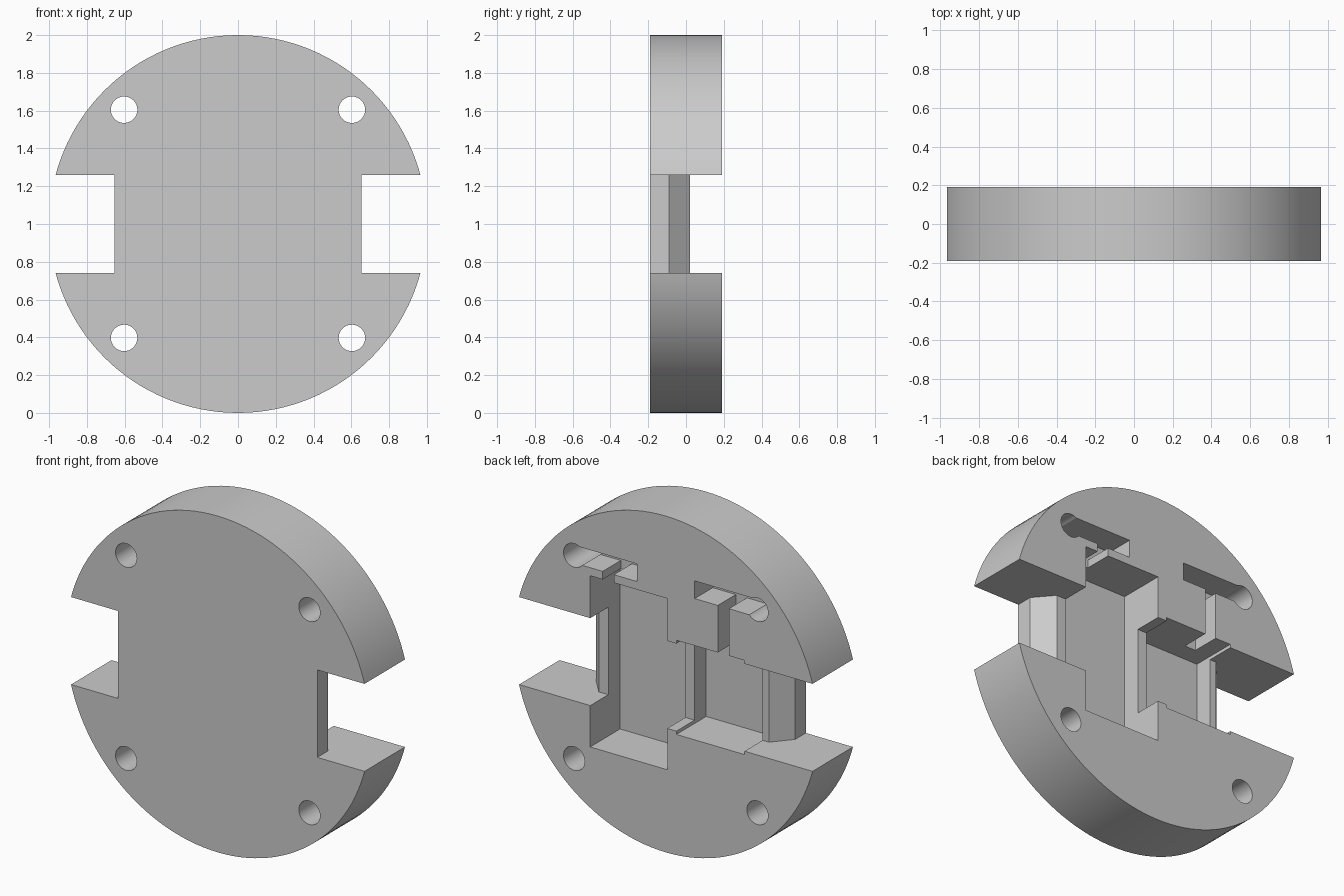
import bpy, bmesh, math

if "Cube" in bpy.data.objects:
    bpy.data.objects.remove(bpy.data.objects["Cube"], do_unlink=True)

BACK = 0.19      # rear face of the disc
OVER = 0.3       # cutters overshoot the disc
MID = 1.0        # height of the disc centre
FLOOR = -0.09    # floor of the deep pockets
SHELF = 0.02     # floor of the shallow recesses

grey = bpy.data.materials.new("plain_grey")
grey.use_nodes = True
colour = (0.6, 0.6, 0.6, 1)
grey.diffuse_color = colour
grey.node_tree.nodes["Principled BSDF"].inputs["Base Color"].default_value = colour


def prism(name, points, offset):
    """Close a polygon and extrude it along the offset vector."""
    bm = bmesh.new()
    face = bm.faces.new([bm.verts.new(p) for p in points])
    result = bmesh.ops.extrude_face_region(bm, geom=[face])
    moved = [v for v in result["geom"] if isinstance(v, bmesh.types.BMVert)]
    bmesh.ops.translate(bm, vec=offset, verts=moved)
    bmesh.ops.recalc_face_normals(bm, faces=bm.faces)
    mesh = bpy.data.meshes.new(name)
    bm.to_mesh(mesh)
    bm.free()
    mesh.materials.append(grey)
    obj = bpy.data.objects.new(name, mesh)
    bpy.context.collection.objects.link(obj)
    return obj


def cylinder(name, x, z, radius, front, back, sides):
    ring = [(x + radius * math.cos(i * math.tau / sides), front,
             z + radius * math.sin(i * math.tau / sides)) for i in range(sides)]
    return prism(name, ring, (0, back - front, 0))


def pocket(name, x0, x1, z0, z1, floor):
    """Box cutter open towards the rear."""
    corners = [(x0, floor, z0), (x1, floor, z0), (x1, floor, z1), (x0, floor, z1)]
    return prism(name, corners, (0, OVER - floor, 0))


body = cylinder("disc_body", 0, MID, 1.0, -BACK, BACK, 128)

# Horizontal band: side notches, chamfered posts and shallow rear channel
half = [(1.2, -OVER), (0.655, -OVER), (0.655, FLOOR), (0.56, SHELF)]
outline = half + [(-x, y) for x, y in reversed(half)] + [(-1.2, OVER), (1.2, OVER)]
cutters = [prism("band_cutter", [(x, y, 0.74) for x, y in outline], (0, 0, 0.52))]

# Deep pockets, tall on the left and short on the right
cutters.append(pocket("tall_pocket_cutter", -0.01, 0.497, 0.494, 1.512, FLOOR))
cutters.append(pocket("short_pocket_cutter", -0.518, -0.07, 0.72, 1.28, FLOOR))

# Upper slots, their narrow links to the pockets, and the four holes
for side, link_bottom in ((1, 1.45), (-1, 1.25)):
    cutters.append(pocket("slot_cutter", *sorted((side * 0.19, side * 0.605)),
                          1.56, 1.665, SHELF))
    cutters.append(pocket("link_cutter", *sorted((side * 0.342, side * 0.415)),
                          link_bottom, 1.6, SHELF))
    for z in (MID - 0.603, MID + 0.605):
        cutters.append(cylinder("hole_cutter", side * 0.603, z, 0.07, -OVER, OVER, 48))

# Apply every cut, then drop the cutters
bpy.context.view_layer.objects.active = body
for cutter in cutters:
    cut = body.modifiers.new("cut", "BOOLEAN")
    cut.operation = "DIFFERENCE"
    cut.solver = "EXACT"
    cut.object = cutter
    bpy.ops.object.modifier_apply(modifier=cut.name)
    bpy.data.objects.remove(cutter, do_unlink=True)

bpy.ops.object.select_all(action="DESELECT")
body.select_set(True)
bpy.ops.object.shade_smooth_by_angle(angle=math.radians(30))
